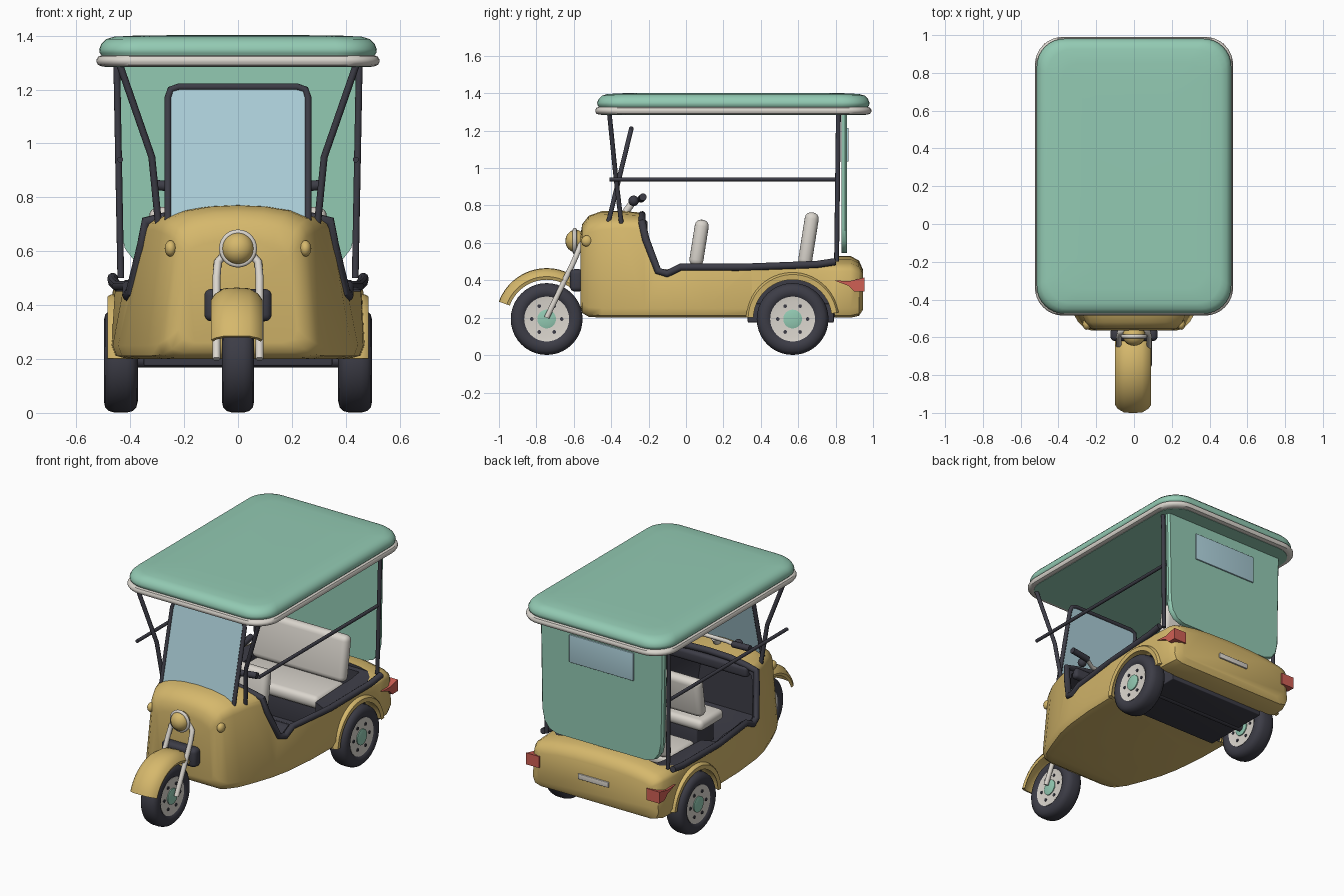
import bpy, bmesh, math
from mathutils import Vector, Euler

if "Cube" in bpy.data.objects:
    bpy.data.objects.remove(bpy.data.objects["Cube"])


def material(name, rgb):
    m = bpy.data.materials.new(name)
    m.diffuse_color = (*rgb, 1)
    m.use_nodes = True
    m.node_tree.nodes["Principled BSDF"].inputs["Base Color"].default_value = m.diffuse_color
    return m


YELLOW = material("mustard_paint", (.67, .48, .15))
GREEN = material("mint_canvas", (.29, .59, .45))
DARK = material("dark_rubber", (.046, .046, .062))
WHITE = material("warm_white", (.70, .665, .61))
GLASS = material("pale_blue_glass", (.41, .62, .69))
RED = material("lamp_red", (.63, .115, .09))


def loft(name, rings, mats, index=0):
    """Skin a list of equal closed rings and cap both ends."""
    bm = bmesh.new()
    vr = [[bm.verts.new(p) for p in r] for r in rings]
    n = len(rings[0])
    for a, b in zip(vr, vr[1:]):
        for i in range(n):
            bm.faces.new((a[i], a[(i + 1) % n], b[(i + 1) % n], b[i]))
    bm.faces.new(vr[0])
    bm.faces.new(vr[-1])
    bmesh.ops.recalc_face_normals(bm, faces=bm.faces)
    for f in bm.faces:
        f.material_index = index
    me = bpy.data.meshes.new(name)
    bm.to_mesh(me)
    bm.free()
    for m in mats:
        me.materials.append(m)
    ob = bpy.data.objects.new(name, me)
    bpy.context.collection.objects.link(ob)
    return ob


def disc(name, prof, c, mat, n=40):
    """Round part about the x axis from (x, radius) pairs."""
    return loft(name, [[(c[0] + x, c[1] + r * math.cos(2 * math.pi * i / n),
                         c[2] + r * math.sin(2 * math.pi * i / n)) for i in range(n)]
                       for x, r in prof], [mat])


def box(name, c, size, mat, bevel=.02, rot=(0, 0, 0)):
    bm = bmesh.new()
    bmesh.ops.create_cube(bm, size=1)
    bmesh.ops.scale(bm, vec=size, verts=bm.verts)
    if bevel:
        bmesh.ops.bevel(bm, geom=bm.edges[:], offset=bevel, segments=4, profile=.5, affect='EDGES')
    me = bpy.data.meshes.new(name)
    bm.to_mesh(me)
    bm.free()
    me.materials.append(mat)
    ob = bpy.data.objects.new(name, me)
    ob.location, ob.rotation_euler = c, rot
    bpy.context.collection.objects.link(ob)
    return ob


def ball(name, c, size, mat):
    bm = bmesh.new()
    bmesh.ops.create_uvsphere(bm, u_segments=20, v_segments=12, radius=1)
    bmesh.ops.scale(bm, vec=size, verts=bm.verts)
    me = bpy.data.meshes.new(name)
    bm.to_mesh(me)
    bm.free()
    me.materials.append(mat)
    ob = bpy.data.objects.new(name, me)
    ob.location = c
    bpy.context.collection.objects.link(ob)


def tube(name, pts, r, mat, cyclic=False):
    cu = bpy.data.curves.new(name, 'CURVE')
    cu.dimensions, cu.bevel_depth, cu.bevel_resolution, cu.use_fill_caps = '3D', r, 3, True
    s = cu.splines.new('POLY')
    s.points.add(len(pts) - 1)
    for p, q in zip(s.points, pts):
        p.co = (*q, 1)
    s.use_cyclic_u = cyclic
    cu.materials.append(mat)
    ob = bpy.data.objects.new(name, cu)
    bpy.context.collection.objects.link(ob)


def prism(name, pts, x0, x1, mats, index=0):
    """Extrude a (y, z) outline along x."""
    return loft(name, [[(x, y, z) for y, z in pts] for x in (x0, x1)], mats, index)


# body: cross-sections along y (y, bottom half width, shoulder half width, shoulder z, top z, bottom z)
STATIONS = [(-.565, .22, .19, .58, .64, .26), (-.555, .26, .225, .62, .70, .225),
            (-.52, .295, .255, .655, .745, .205), (-.45, .335, .285, .67, .77, .2),
            (-.35, .375, .315, .68, .772, .2), (-.22, .42, .345, .68, .76, .2),
            (-.1, .445, .365, .66, .70, .2), (.1, .465, .40, .6, .64, .2),
            (.35, .47, .455, .48, .55, .2), (.8, .47, .465, .45, .53, .2),
            (.88, .465, .46, .45, .53, .2), (.925, .45, .44, .44, .505, .21),
            (.945, .41, .40, .42, .46, .24)]


def section(y, wb, wt, zs, zt, zb):
    d = zt - zs
    half = [(wb - .06, zb), (wb - .015, zb + .012), (wb, zb + .05), (wt, zs), (wt * .975, zs + .25 * d),
            (wt * .9, zs + .5 * d), (wt * .65, zs + .8 * d), (wt * .35, zs + .95 * d)]
    return [(x, y, z) for x, z in half] + [(0, y, zt)] + [(-x, y, z) for x, z in reversed(half)]


def side_x(y, z):
    """Half width of the body at a given y and z."""
    for a, b in zip(STATIONS, STATIONS[1:]):
        if a[0] <= y <= b[0]:
            t = (y - a[0]) / (b[0] - a[0])
            _, wb, wt, zs, _, zb = [p + (q - p) * t for p, q in zip(a, b)]
            return wb + (wt - wb) * min(1, max(0, (z - zb - .05) / (zs - zb - .05)))


paint = [YELLOW, DARK]
body = loft("body", [section(*s) for s in STATIONS], paint)
opening = [(-.235, .71), (-.215, .62), (-.15, .45), (-.1, .435), (-.03, .47), (.3, .47), (.7, .485), (.8, .50)]
cutters = [prism("cut_opening", [(-.24, 1)] + opening + [(.8, 1)], -.8, .8, paint, 1)]
inner = [(-.49, .27, .22, .62, .70, .27), (-.35, .34, .285, .65, .735, .27), (-.2, .39, .32, .66, .73, .27),
         (.1, .42, .37, .6, .65, .27), (.28, .42, .41, .56, .65, .27), (.32, .33, .33, .56, .65, .27),
         (.77, .33, .33, .56, .65, .27)]
cutters.append(loft("cut_cabin", [section(*s) for s in inner], paint, 1))
WY, WZ = .57, .193
for s in (-1, 1):
    arc = [(WY + .225 * math.cos(a * math.pi / 20), WZ + .225 * math.sin(a * math.pi / 20)) for a in range(40)]
    cutters.append(prism("cut_wheel_arch", arc, s * .345, s * .6, paint, 1))
for c in cutters:
    m = body.modifiers.new("cut", 'BOOLEAN')
    m.operation, m.solver, m.object = 'DIFFERENCE', 'EXACT', c
    bpy.context.view_layer.objects.active = body
    bpy.ops.object.modifier_apply(modifier=m.name)
    bpy.data.objects.remove(c)

# padded rim around the cabin opening and across the dashboard
side = [(side_x(y, z), y, z) for y, z in reversed(opening)]
arch = [(.27, -.235, .725), (.15, -.235, .745), (0, -.235, .75)]
half = side + arch
tube("cabin_rim", half + [(-x, y, z) for x, y, z in reversed(half[:-1])], .02, DARK)
box("dashboard_pad", (0, -.23, .69), (.58, .05, .07), DARK, .02)
box("rear_chassis", (0, .56, .225), (.7, .46, .1), DARK, .005)


def arc_guard(name, cy, cz, r0, r1, a0, a1, x0, x1, drop, mat):
    """Curved mudguard with its side edges pulled inwards by drop."""
    rings, xm, hw = [], (x0 + x1) / 2, (x1 - x0) / 2
    ts = [-1, -.85, -.5, 0, .5, .85, 1]
    for i in range(25):
        a = math.radians(a0 + (a1 - a0) * i / 24)
        pts = [(t, r1 - drop * t ** 4) for t in ts] + [(t * .93, r0 - drop * t ** 4) for t in reversed(ts)]
        rings.append([(xm + hw * t, cy + r * math.cos(a), cz + r * math.sin(a)) for t, r in pts])
    return loft(name, rings, [mat])


def wheel(name, c, hw):
    disc(name + "_tyre", [(-hw * .75, .115), (-hw * .95, .128), (-hw, .15), (-hw * .92, .172), (-hw * .7, .186),
                          (-hw * .35, .192), (hw * .35, .192), (hw * .7, .186), (hw * .92, .172), (hw, .15),
                          (hw * .95, .128), (hw * .75, .115)], c, DARK)
    disc(name + "_rim", [(-hw * .8, .095), (-hw * .86, .12), (hw * .86, .12), (hw * .8, .095)], c, WHITE)
    disc(name + "_cap", [(-hw * .98, .03), (-hw * .9, .05), (hw * .9, .05), (hw * .98, .03)], c, GREEN)
    for i in range(6):
        a = i * math.pi / 3
        disc(name + "_bolt", [(-hw * .88, .01), (hw * .88, .01)],
             (c[0], c[1] + .08 * math.cos(a), c[2] + .08 * math.sin(a)), DARK, 10)


# wheels and mudguards
wheel("front_wheel", (0, -.745, .193), .06)
arc_guard("front_mudguard", -.745, .193, .255, .272, 160, 48, -.1, .09, .045, YELLOW)
tube("rear_axle", [(-.42, WY, WZ), (.42, WY, WZ)], .025, DARK)
for s in (-1, 1):
    wheel("rear_wheel", (s * .435, WY, WZ), .063)
    arc_guard("rear_arch_lip", WY, WZ, .222, .25, 8, 178, s * .44 - .045, s * .44 + .045, .012, YELLOW)

# front fork, headlamp and indicators
for s in (-1, 1):
    tube("fork_leg", [(s * .08, -.745, .2), (s * .08, -.6, .5), (s * .075, -.575, .56), (s * .04, -.56, .60),
                      (0, -.555, .61)], .015, WHITE)
    ball("indicator", (s * .25, -.53, .61), (.022, .03, .03), YELLOW)
    tube("grip", [(s * .17, -.24, .835), (s * .30, -.23, .845)], .02, DARK)
    ball("brake_reservoir", (s * .18, -.28, .825), (.028, .028, .028), DARK)
    # tail lamp wrapping the rear corner
    prism("tail_lamp", [(.79, .40), (.87, .395), (.955, .415), (.955, .34), (.90, .34), (.87, .37)],
          s * .385, s * .477, [RED])
box("suspension_block", (0, -.585, .4), (.25, .07, .12), DARK, .025)
ball("headlamp", (0, -.59, .61), (.06, .055, .06), YELLOW)
tube("headlamp_ring", [(.06 * math.cos(i * math.pi / 14), -.595, .61 + .06 * math.sin(i * math.pi / 14))
                       for i in range(28)], .011, WHITE, True)
tube("steering_stem", [(0, -.37, .70), (0, -.29, .81)], .02, WHITE)
tube("handlebar", [(-.18, -.24, .835), (-.1, -.28, .82), (.1, -.28, .82), (.18, -.24, .835)], .013, WHITE)
box("number_plate", (0, .948, .36), (.22, .012, .035), WHITE, .004)

# windscreen leaning backwards
def screen(x, z, off=0):
    return (x, -.42 + (z - .69) * .245 + off, z)


outline = [(.26, .68), (.26, 1.17), (.25, 1.2), (.22, 1.21)]
outline += [(-x, z) for x, z in reversed(outline)]
tube("windscreen_frame", [screen(x, z) for x, z in outline], .013, DARK)
loft("windscreen_glass", [[screen(x, z, o) for x, z in outline] for o in (-.004, .004)], [GLASS])

# roof supports and side rails
for s in (-1, 1):
    tube("front_strut", [(s * .44, -.41, 1.295), (s * .32, -.375, .95), (s * .295, -.345, .70)], .013, DARK)
    tube("rear_post", [(s * .45, .815, 1.295), (s * .435, .805, .50)], .013, DARK)
    tube("side_rail", [(s * .437, -.41, .94), (s * .437, .82, .94)], .011, DARK)


# canopy roof with piped edge
def layer(inset, z):
    hx, hy, r, pts = .525 - inset, .738 - inset, .15 - inset * .3, []
    for q, (sx, sy) in enumerate([(1, 1), (-1, 1), (-1, -1), (1, -1)]):
        for i in range(9):
            a = (q + i / 8) * math.pi / 2
            pts.append((sx * (hx - r) + r * math.cos(a), .253 + sy * (hy - r) + r * math.sin(a), z))
    return pts


loft("roof_canopy", [layer(*p) for p in [(.03, 1.284), (.025, 1.32), (.012, 1.335), (.01, 1.35), (.018, 1.37),
                                         (.035, 1.387), (.065, 1.396), (.14, 1.4), (.3, 1.402)]], [GREEN])
loft("roof_piping", [layer(*p) for p in [(.02, 1.286), (.006, 1.291), (0, 1.302), (0, 1.311),
                                         (.006, 1.322), (.02, 1.327)]], [WHITE])

# rear curtain with window
right = [(.445, 1.295), (.435, .68), (.42, .61), (.385, .565), (.33, .545)]
curtain = right + [(-x, z) for x, z in reversed(right)]
loft("rear_curtain", [[(x * k, y, z) for x, z in curtain]
                      for y, k in ((.832, 1), (.85, 1), (.862, .975))], [GREEN])
box("rear_window", (0, .864, 1.125), (.46, .012, .18), GLASS, .004)

# seats
tilt = (math.radians(-9), 0, 0)
box("driver_backrest", (0, .07, .60), (.34, .075, .25), WHITE, .034, tilt)
box("driver_cushion", (0, -.02, .425), (.36, .24, .07), WHITE, .03)
box("driver_seat_base", (0, 0, .335), (.28, .18, .14), DARK, .01)
box("bench_backrest", (0, .655, .62), (.66, .075, .29), WHITE, .034, tilt)
box("bench_cushion", (0, .50, .44), (.64, .3, .08), WHITE, .034)
box("bench_base", (0, .55, .335), (.64, .36, .15), DARK, .01)

# turn curves into meshes and smooth everything
bpy.ops.object.select_all(action='SELECT')
bpy.context.view_layer.objects.active = body
bpy.ops.object.convert(target='MESH')
bpy.ops.object.shade_smooth_by_angle(angle=math.radians(40))
